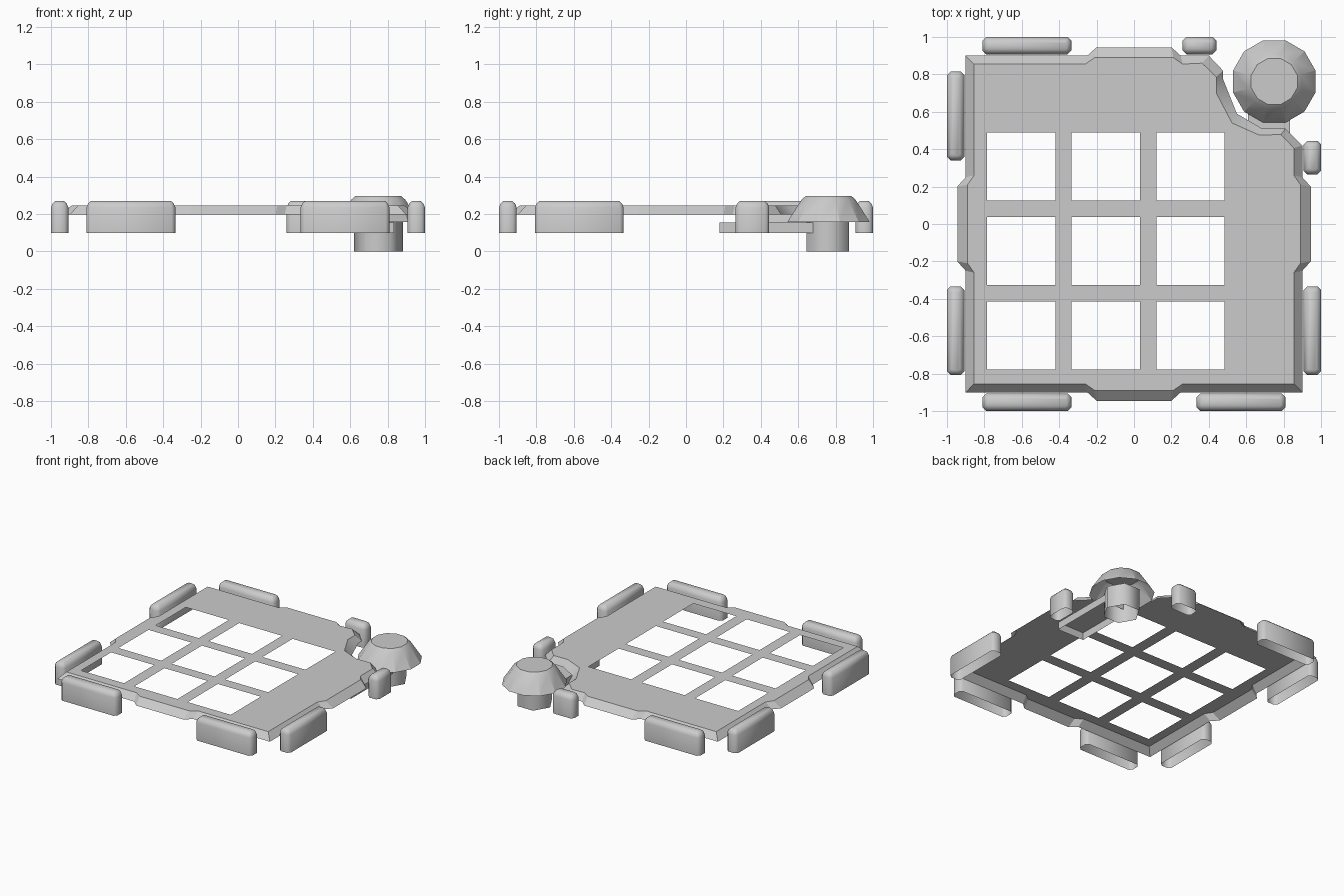
import bpy, bmesh, math

if "Cube" in bpy.data.objects:
    bpy.data.objects.remove(bpy.data.objects["Cube"])


def finish(bm, name, angle=40):
    me = bpy.data.meshes.new(name)
    bm.to_mesh(me)
    bm.free()
    ob = bpy.data.objects.new(name, me)
    bpy.context.collection.objects.link(ob)
    bpy.ops.object.select_all(action='DESELECT')
    bpy.context.view_layer.objects.active = ob
    ob.select_set(True)
    bpy.ops.object.shade_smooth_by_angle(angle=math.radians(angle))
    return ob


def loft(name, rings, angle=40):
    """Skin counter-clockwise rings from bottom to top, cap the top, leave the bottom open."""
    bm = bmesh.new()
    loops = [[bm.verts.new(p) for p in r] for r in rings]
    for a, b in zip(loops, loops[1:]):
        for i in range(len(a)):
            j = (i + 1) % len(a)
            bm.faces.new((a[i], a[j], b[j], b[i]))
    bm.faces.new(loops[-1])
    return finish(bm, name, angle)


def rect(x0, x1, y0, y1, z, c, d=0.0):
    """Rectangle with corners cut by c, inset by d."""
    x0, x1, y0, y1 = x0 + d, x1 - d, y0 + d, y1 - d
    return [(x, y, z) for x, y in (
        (x0 + c, y0), (x1 - c, y0), (x1, y0 + c), (x1, y1 - c),
        (x1 - c, y1), (x0 + c, y1), (x0, y1 - c), (x0, y0 + c))]


def polygon(cx, cy, r, z, n, start=0.0):
    return [(cx + r * math.cos(start + math.tau * i / n),
             cy + r * math.sin(start + math.tau * i / n), z) for i in range(n)]


# Grid plate outline: four sides with a tab each, one notched corner
def outline(side, notch):
    pts = []
    for k in range(4):
        c, s = [(1, 0), (0, 1), (-1, 0), (0, -1)][k]
        turned = [(x * c - y * s, x * s + y * c) for x, y in side]
        pts += notch + turned[1:] if k == 2 else turned
    return pts


outer = outline([(-.9, -.9), (-.25, -.9), (-.2, -.945), (.2, -.945), (.25, -.9)],
                [(.9, .42), (.81, .51), (.685, .51), (.55, .59),
                 (.476, .775), (.476, .82), (.4, .9)])
inner = outline([(-.855, -.855), (-.26, -.855), (-.21, -.89), (.21, -.89), (.26, -.855)],
                [(.855, .406), (.786, .478), (.668, .476), (.524, .54),
                 (.44, .70), (.44, .786), (.364, .86)])

bm = bmesh.new()
low = [bm.verts.new((x, y, 0.197)) for x, y in outer]
top = [bm.verts.new((x, y, 0.245)) for x, y in inner]
edges = []


def ring_edges(vs):
    return [bm.edges.new((vs[i], vs[(i + 1) % len(vs)])) for i in range(len(vs))]


edges += ring_edges(top)
# Three by three square openings
for x in (-.785, -.333, .119):
    for y in (-.778, -.326, .126):
        edges += ring_edges([bm.verts.new((px, py, 0.245)) for px, py in (
            (x, y), (x + .364, y), (x + .364, y + .364), (x, y + .364))])
bmesh.ops.triangle_fill(bm, edges=edges, use_beauty=True, normal=(0, 0, 1))
# Sloping rim
for i in range(len(low)):
    j = (i + 1) % len(low)
    bm.faces.new((low[i], low[j], top[j], top[i]))
bm.normal_update()
for f in bm.faces:
    if f.normal.z < 0:
        f.normal_flip()
finish(bm, "grid_plate", 30)

# Rounded bumpers around the edge
bumpers = {
    "bumper_back_left": (-.81, -.335, .907, 1),
    "bumper_back_right": (.26, .44, .907, 1),
    "bumper_left_back": (-1, -.907, .34, .815),
    "bumper_left_front": (-1, -.907, -.808, -.333),
    "bumper_right_back": (.907, 1, .265, .445),
    "bumper_right_front": (.907, 1, -.808, -.333),
    "bumper_front_left": (-.81, -.335, -1, -.905),
    "bumper_front_right": (.335, .81, -1, -.905),
}
for name, box in bumpers.items():
    loft(name, [rect(*box, 0.098, .02), rect(*box, 0.235, .02),
                rect(*box, 0.256, .015, .009), rect(*box, 0.27, .01, .024)], 50)

# Knob: hexagonal post, twelve-sided cap, arm reaching under the plate
cx, cy = 0.75, 0.762
loft("knob_post", [polygon(cx, cy - .003, .131, z, 6) for z in (0, .17)], 65)
loft("knob_cap", [polygon(cx, cy, r, z, 12, math.pi / 12)
                  for r, z in ((.228, .157), (.15, .276), (.128, .295))], 25)
x0, x1, y0, y1 = .61, .835, .178, .68
loft("knob_arm", [[(x0, y0, z), (x1, y0, z), (x1, y1, z), (x0, y1, z)]
                  for z in (.098, .155)])
